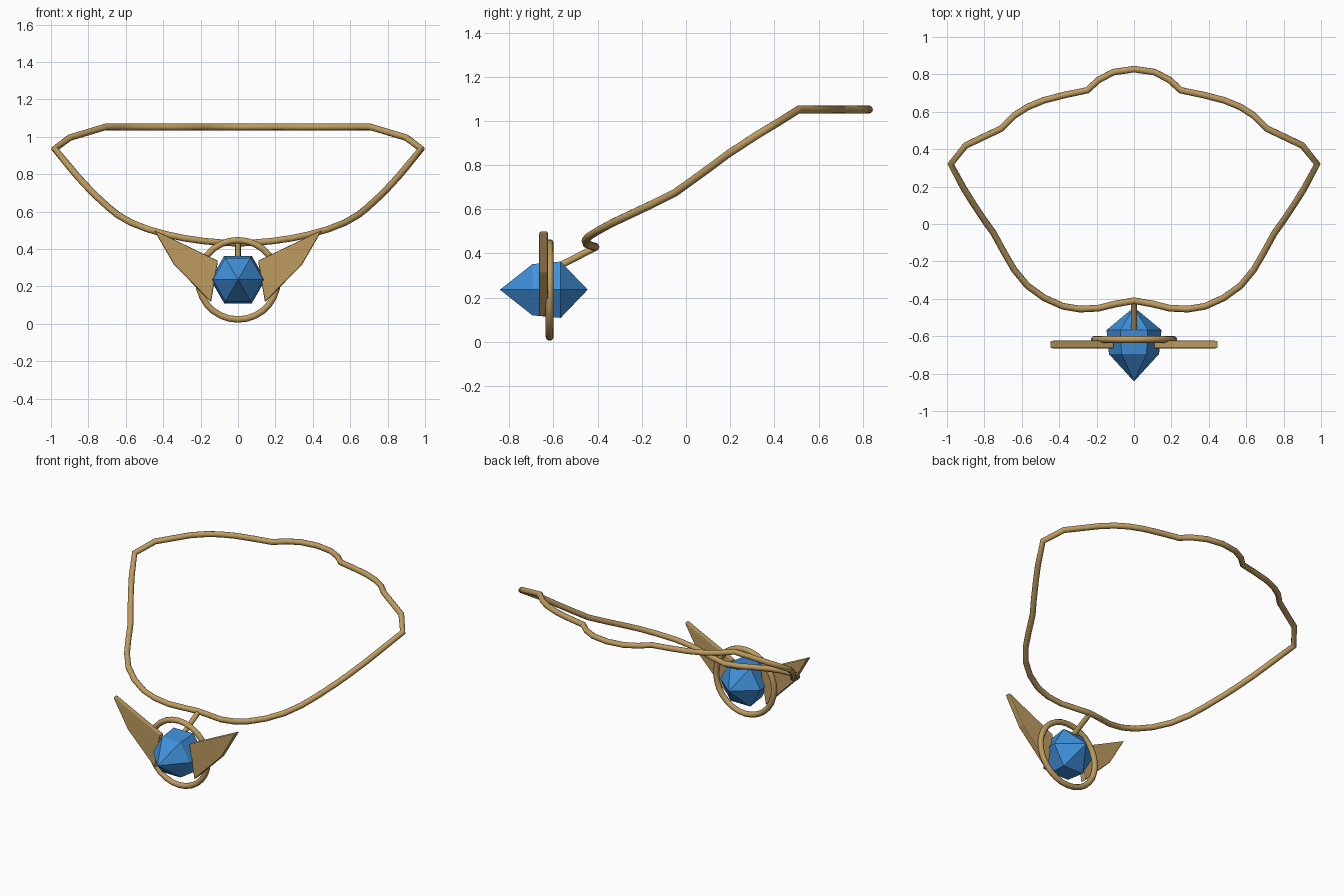
import bpy, bmesh, math
from mathutils import Vector

if "Cube" in bpy.data.objects:
    bpy.data.objects.remove(bpy.data.objects["Cube"])


def material(name, rgb):
    m = bpy.data.materials.new(name)
    m.diffuse_color = (*rgb, 1)
    m.use_nodes = True
    m.node_tree.nodes["Principled BSDF"].inputs["Base Color"].default_value = m.diffuse_color
    return m


GOLD = material("antique gold", (0.51, 0.33, 0.115))
BLUE = material("sapphire blue", (0.05, 0.28, 0.70))
R = 0.018  # wire radius


def wire(name, points, cyclic=False, radius=R):
    """Round wire following a list of points, turned into a mesh."""
    cu = bpy.data.curves.new(name, 'CURVE')
    cu.dimensions = '3D'
    cu.bevel_depth = radius
    cu.bevel_resolution = 3
    cu.use_fill_caps = True
    sp = cu.splines.new('POLY')
    sp.points.add(len(points) - 1)
    for p, co in zip(sp.points, points):
        p.co = (*co, 1)
    sp.use_cyclic_u = cyclic
    sp.use_smooth = True
    ob = bpy.data.objects.new(name, cu)
    bpy.context.collection.objects.link(ob)
    cu.materials.append(GOLD)
    bpy.ops.object.select_all(action='DESELECT')
    ob.select_set(True)
    bpy.context.view_layer.objects.active = ob
    bpy.ops.object.convert(target='MESH')
    return bpy.context.view_layer.objects.active


def mesh_object(name, bm, mat):
    bmesh.ops.recalc_face_normals(bm, faces=bm.faces)
    me = bpy.data.meshes.new(name)
    bm.to_mesh(me)
    bm.free()
    me.materials.append(mat)
    ob = bpy.data.objects.new(name, me)
    bpy.context.collection.objects.link(ob)
    return ob


# Neck chain: right half from front centre to back centre, then mirrored
half = [
    (0, -0.41, 0.43), (0.10, -0.428, 0.435), (0.19, -0.45, 0.443),
    (0.29, -0.455, 0.458), (0.38, -0.44, 0.477), (0.48, -0.395, 0.505),
    (0.57, -0.33, 0.54), (0.64, -0.245, 0.58), (0.69, -0.16, 0.62),
    (0.75, -0.05, 0.675), (0.80, 0.02, 0.725), (0.86, 0.11, 0.79),
    (0.91, 0.19, 0.85), (0.98, 0.32, 0.935), (0.90, 0.42, 0.995),
    (0.71, 0.51, 1.052), (0.64, 0.58, 1.052), (0.57, 0.625, 1.052),
    (0.48, 0.662, 1.052), (0.37, 0.69, 1.052), (0.25, 0.715, 1.052),
    (0.19, 0.77, 1.052), (0.11, 0.812, 1.052), (0, 0.828, 1.052),
]
wire("neck_chain", half + [(-x, y, z) for x, y, z in half[-2:0:-1]], True)

# Short link holding the pendant
wire("pendant_link", [(0, -0.405, 0.43), (0, -0.57, 0.345)], radius=0.016)

# Ring around the gem
ring = []
for i in range(28):
    a = math.tau * i / 28
    ring.append((0.212 * math.cos(a), -0.617, 0.235 + 0.212 * math.sin(a)))
wire("pendant_ring", ring, True)

# Faceted six-sided gem, pointed at front and back
bm = bmesh.new()
loops = []
for y, r in ((-0.695, 0.134), (-0.567, 0.147)):
    loops.append([bm.verts.new((r * math.cos(math.tau * i / 6), y,
                                0.236 + r * math.sin(math.tau * i / 6)))
                  for i in range(6)])
front = bm.verts.new((0, -0.842, 0.236))
back = bm.verts.new((0, -0.445, 0.236))
for i in range(6):
    j = (i + 1) % 6
    bm.faces.new((front, loops[0][i], loops[0][j]))
    bm.faces.new((loops[0][i], loops[1][i], loops[1][j], loops[0][j]))
    bm.faces.new((back, loops[1][j], loops[1][i]))
mesh_object("gem", bm, BLUE)

# Wing plates with softened edges
outline = [(0.45, 0.502), (0.342, 0.315), (0.144, 0.115), (0.107, 0.337)]
for side, sx in (("right", 1), ("left", -1)):
    bm = bmesh.new()
    f = bm.faces.new([bm.verts.new((sx * x, -0.665, z)) for x, z in outline])
    ext = bmesh.ops.extrude_face_region(bm, geom=[f])
    bmesh.ops.translate(bm, vec=Vector((0, 0.041, 0)),
                        verts=[v for v in ext["geom"]
                               if isinstance(v, bmesh.types.BMVert)])
    wing = mesh_object(side + "_wing", bm, GOLD)
    bev = wing.modifiers.new("soft_edges", 'BEVEL')
    bev.width = 0.007
    bev.segments = 2
